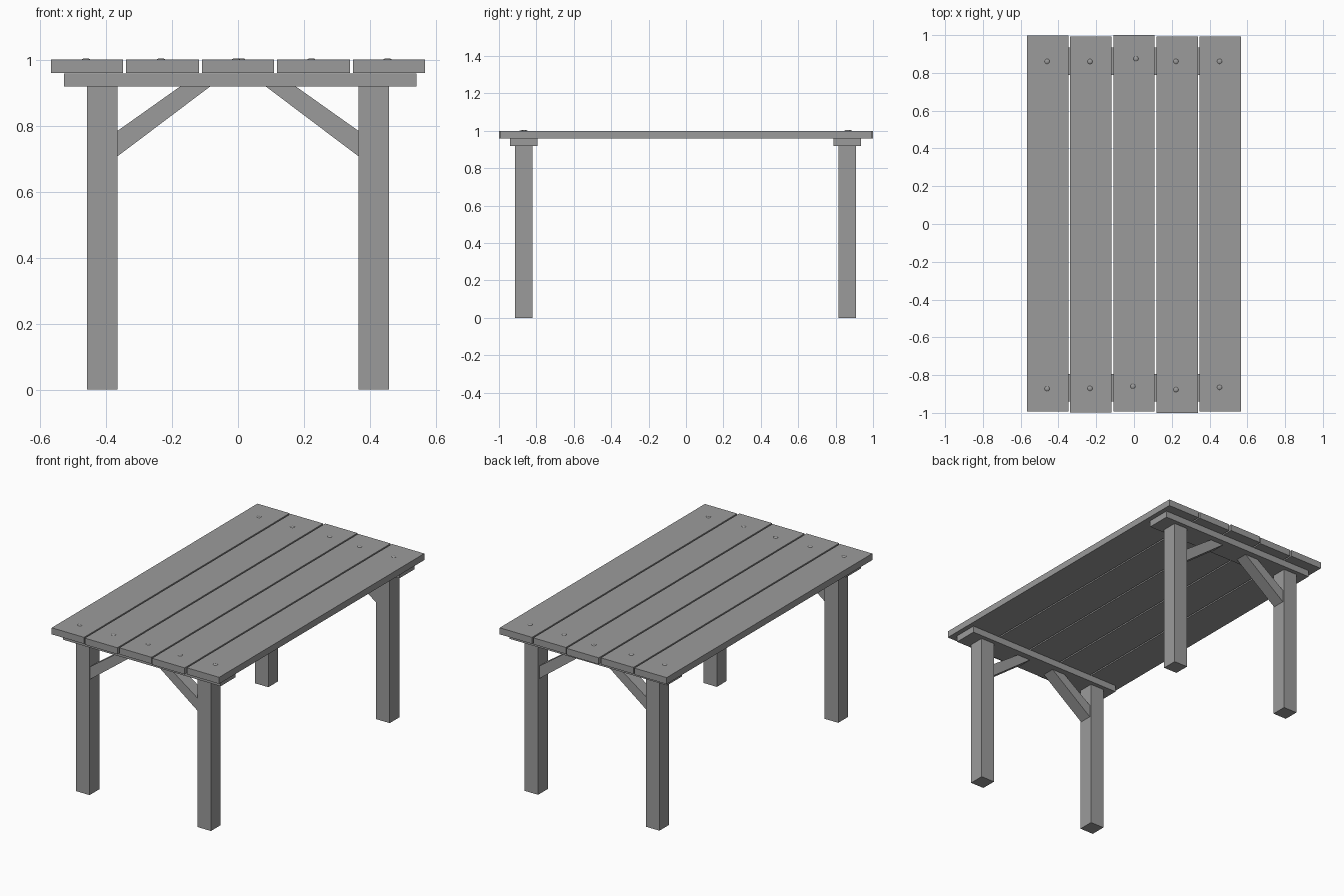
import bpy, bmesh
from mathutils import Matrix

if "Cube" in bpy.data.objects:
    bpy.data.objects.remove(bpy.data.objects["Cube"])

# Dark grey for every part
grey = bpy.data.materials.new("dark_grey")
grey.diffuse_color = (0.33, 0.33, 0.33, 1)
grey.use_nodes = True
grey.node_tree.nodes["Principled BSDF"].inputs["Base Color"].default_value = grey.diffuse_color


def add_object(name, bm):
    bmesh.ops.recalc_face_normals(bm, faces=bm.faces)
    mesh = bpy.data.meshes.new(name)
    bm.to_mesh(mesh)
    bm.free()
    mesh.materials.append(grey)
    obj = bpy.data.objects.new(name, mesh)
    bpy.context.collection.objects.link(obj)
    return obj


def box(name, x, y, z):
    """Box from (min, max) pairs on each axis."""
    bm = bmesh.new()
    bmesh.ops.create_cube(bm, size=1)
    for v in bm.verts:
        v.co = [lo + (c + 0.5) * (hi - lo) for c, (lo, hi) in zip(v.co, (x, y, z))]
    return add_object(name, bm)


def prism(name, outline, y0, y1):
    """Outline in x, z extruded along y."""
    bm = bmesh.new()
    face = bm.faces.new([bm.verts.new((x, y0, z)) for x, z in outline])
    ext = bmesh.ops.extrude_face_region(bm, geom=[face])
    for v in ext["geom"]:
        if isinstance(v, bmesh.types.BMVert):
            v.co.y = y1
    return add_object(name, bm)


def bolt(name, x, y):
    """Shallow domed bolt head, sitting on the plank."""
    bm = bmesh.new()
    bmesh.ops.create_uvsphere(bm, u_segments=16, v_segments=8, radius=1,
                              matrix=Matrix.LocRotScale((x, y, 0.998), None, (0.014, 0.014, 0.006)))
    for f in bm.faces:
        f.smooth = True
    return add_object(name, bm)


# Table top: five slightly uneven planks
planks = [(-0.567, -0.348, -0.992, 0.997), (-0.339, -0.118, -0.998, 0.993),
          (-0.109, 0.109, -0.992, 1.0), (0.118, 0.339, -1.0, 0.993),
          (0.348, 0.567, -0.992, 0.992)]
for i, (x0, x1, y0, y1) in enumerate(planks):
    box(f"plank_{i + 1}", (x0, x1), (y0, y1), (0.96, 1.0))

# Bolt heads: x and y of each one
bolts = [(-0.46, 0.861), (-0.233, 0.86), (0.01, 0.875), (0.222, 0.861), (0.453, 0.861),
         (-0.46, -0.872), (-0.233, -0.87), (-0.006, -0.859), (0.222, -0.877), (0.453, -0.865)]
for i, (x, y) in enumerate(bolts):
    bolt(f"bolt_{i + 1}", x, y)

# Each end: crosswise cleat, two legs and two diagonal braces
brace = [(-0.365, 0.707), (-0.085, 0.918), (-0.176, 0.918), (-0.365, 0.784)]
for end, yc in (("front", -0.867), ("back", 0.862)):
    box(f"{end}_cleat", (-0.527, 0.54), (yc - 0.073, yc + 0.073), (0.918, 0.958))
    for side, s in (("left", -1), ("right", 1)):
        box(f"{end}_{side}_leg", sorted((s * 0.365, s * 0.457)),
            (yc - 0.047, yc + 0.047), (0, 0.918))
        prism(f"{end}_{side}_brace", [(-s * x, z) for x, z in brace],
              yc - 0.042, yc + 0.036)
